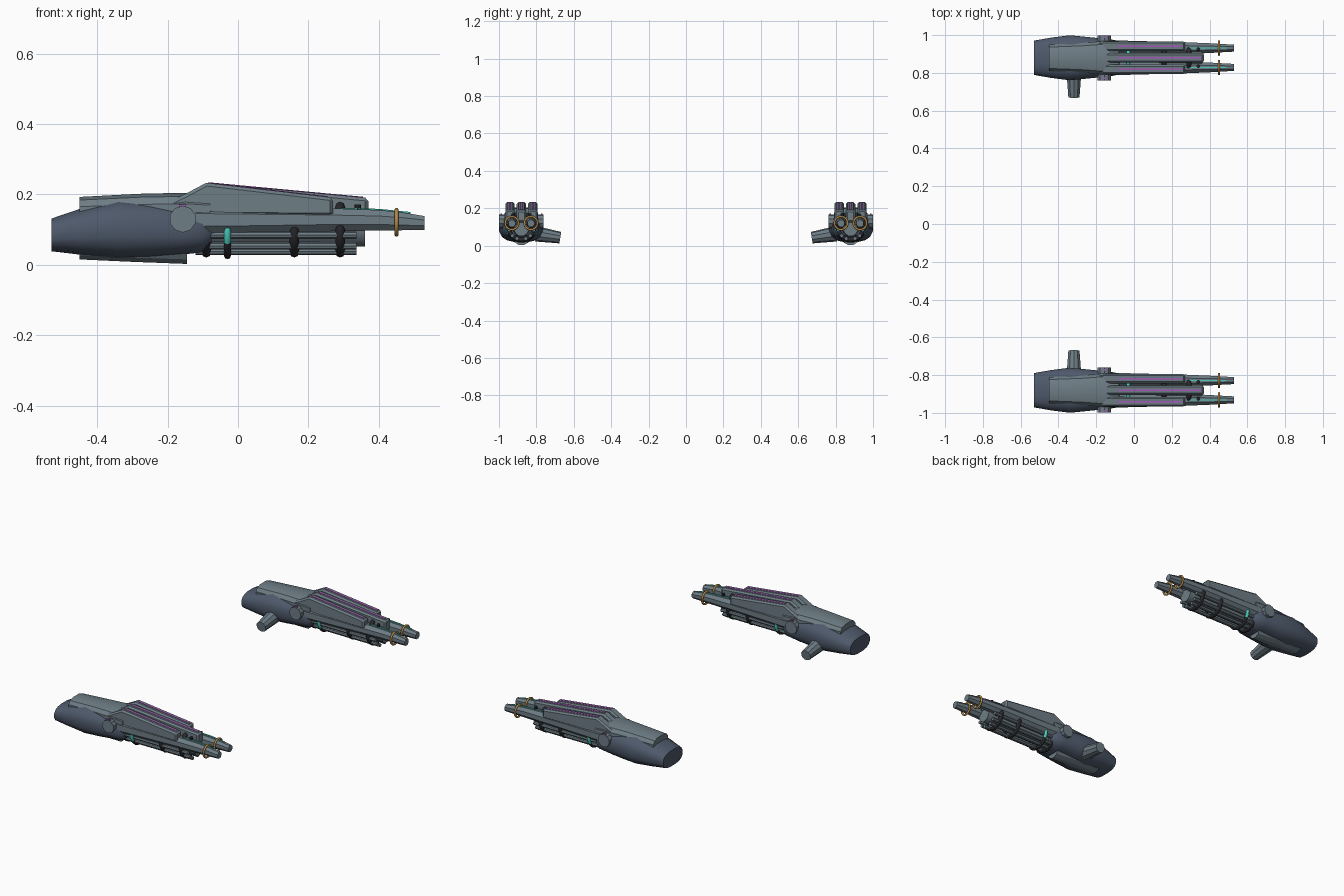
import bpy, bmesh, math
from mathutils import Vector

cube = bpy.data.objects.get("Cube")
if cube:
    bpy.data.objects.remove(cube, do_unlink=True)

YC = 0.88  # centre line of one gun; the other is its mirror image


def material(name, rgb):
    m = bpy.data.materials.new(name)
    m.use_nodes = True
    col = (*rgb, 1)
    m.diffuse_color = col
    m.node_tree.nodes["Principled BSDF"].inputs["Base Color"].default_value = col
    return m


GREY = material("steel grey", (0.155, 0.205, 0.235))
HULL = material("slate blue", (0.075, 0.10, 0.145))
BLACK = material("charcoal", (0.022, 0.022, 0.027))
TEAL = material("teal glow", (0.07, 0.62, 0.52))
PURPLE = material("purple glow", (0.40, 0.10, 0.50))
ORANGE = material("bronze", (0.46, 0.24, 0.06))


def finish(name, bm, mat, smooth=None, bevel=0):
    """Turn a bmesh into a mirrored object."""
    bmesh.ops.recalc_face_normals(bm, faces=bm.faces)
    me = bpy.data.meshes.new(name)
    bm.to_mesh(me)
    bm.free()
    me.materials.append(mat)
    if smooth:
        me.shade_smooth()
        me.set_sharp_from_angle(angle=math.radians(smooth))
    ob = bpy.data.objects.new(name, me)
    bpy.context.collection.objects.link(ob)
    if bevel:
        b = ob.modifiers.new("bevel", 'BEVEL')
        b.width, b.segments, b.angle_limit = bevel, 1, math.radians(50)
        b.limit_method = 'ANGLE'
    mir = ob.modifiers.new("mirror", 'MIRROR')
    mir.use_axis = (False, True, False)
    mir.use_mirror_merge = False
    return ob


def loft(name, mat, sections, yc=YC, n=16, power=1.0, smooth=None):
    """Skin rounded sections (x, bottom z, top z, half width) along x."""
    bm = bmesh.new()
    rings = []
    for x, z0, z1, hw in sections:
        ring = []
        for i in range(n):
            a = 2 * math.pi * (i + 0.5) / n
            c, s = math.cos(a), math.sin(a)
            c, s = (math.copysign(abs(v) ** power, v) for v in (c, s))
            ring.append(bm.verts.new((x, yc + hw * c, (z0 + z1) / 2 + (z1 - z0) / 2 * s)))
        rings.append(ring)
    for a, b in zip(rings, rings[1:]):
        for i in range(n):
            j = (i + 1) % n
            bm.faces.new((a[i], a[j], b[j], b[i]))
    bm.faces.new(rings[0])
    bm.faces.new(rings[-1])
    return finish(name, bm, mat, smooth)


def prism(name, mat, profile, yc, hw, bevel=0):
    """Extrude an x-z profile sideways."""
    bm = bmesh.new()
    face = bm.faces.new([bm.verts.new((x, yc - hw, z)) for x, z in profile])
    out = bmesh.ops.extrude_face_region(bm, geom=[face])
    verts = [v for v in out["geom"] if isinstance(v, bmesh.types.BMVert)]
    bmesh.ops.translate(bm, verts=verts, vec=(0, 2 * hw, 0))
    return finish(name, bm, mat, bevel=bevel)


def rod(name, mat, p, q, r0, r1, n=8):
    """Tapered cylinder between two points."""
    p, q = Vector(p), Vector(q)
    bm = bmesh.new()
    out = bmesh.ops.create_cone(bm, cap_ends=True, segments=n, radius1=r0, radius2=r1,
                                depth=(q - p).length)
    rot = (q - p).to_track_quat('Z', 'Y').to_matrix()
    bmesh.ops.rotate(bm, verts=out["verts"], cent=(0, 0, 0), matrix=rot)
    bmesh.ops.translate(bm, verts=out["verts"], vec=(p + q) / 2)
    return finish(name, bm, mat, 35)


def hoop(name, mat, x, y, z, radius, tube, n=24, m=8, wide=1.0):
    """Ring around the x axis."""
    bm = bmesh.new()
    grid = []
    for i in range(n):
        a = 2 * math.pi * i / n
        row = []
        for j in range(m):
            b = 2 * math.pi * j / m
            r = radius + tube * math.cos(b)
            row.append(bm.verts.new((x + wide * tube * math.sin(b),
                                     y + r * math.cos(a), z + r * math.sin(a))))
        grid.append(row)
    for i in range(n):
        for j in range(m):
            k, l = (i + 1) % n, (j + 1) % m
            bm.faces.new((grid[i][j], grid[k][j], grid[k][l], grid[i][l]))
    return finish(name, bm, mat, 50)


# Rear hull with its top cover and belly plate
loft("rear_hull", HULL, [(-0.53, 0.038, 0.132, 0.092), (-0.44, 0.027, 0.163, 0.108),
                         (-0.34, 0.018, 0.187, 0.121), (-0.25, 0.021, 0.182, 0.112),
                         (-0.15, 0.029, 0.170, 0.102), (-0.10, 0.035, 0.155, 0.095),
                         (-0.075, 0.055, 0.135, 0.075)], power=0.75, smooth=35)
loft("top_cover", GREY, [(-0.45, 0.10, 0.194, 0.072), (-0.28, 0.10, 0.203, 0.080),
                         (-0.15, 0.10, 0.206, 0.092), (-0.08, 0.10, 0.200, 0.092)],
     n=12, power=0.7, smooth=25)
loft("belly_plate", GREY, [(-0.45, 0.014, 0.10, 0.050), (-0.30, 0.007, 0.10, 0.060),
                           (-0.145, 0.001, 0.10, 0.045)], n=12, smooth=25)

# Three long ridges, each with a glowing strip on top
for side, label in ((-1, "inner"), (0, "middle"), (1, "outer")):
    end = 0.27 if side else 0.37
    low = 0.138 if side else 0.125
    tip = 0.191 if side else 0.190
    y = YC + side * 0.061
    prism(label + "_ridge", GREY, [(-0.215, 0.17), (-0.15, 0.201), (-0.09, 0.233),
                                   (end, tip), (end, low), (-0.06, 0.14)], y, 0.025, 0.009)
    slope = (0.233 - tip) / (end + 0.09)
    top = [(x, 0.233 - slope * (x + 0.09)) for x in (-0.085, end - 0.015)]
    prism(label + "_ridge_strip", PURPLE,
          [(x, z + 0.002) for x, z in top] + [(x, z - 0.004) for x, z in top[::-1]], y, 0.005)

# Central core below the ridges
loft("core", GREY, [(-0.12, 0.05, 0.165, 0.055), (0.36, 0.05, 0.165, 0.045)], n=12, smooth=35)

# Twin barrels with bronze rings and glowing top lines
for side, label in ((-1, "inner"), (1, "outer")):
    y = YC + side * 0.051
    loft(label + "_barrel", GREY, [(-0.12, 0.08, 0.175, 0.045), (0.05, 0.085, 0.17, 0.040),
                                   (0.27, 0.093, 0.163, 0.034), (0.40, 0.095, 0.158, 0.028),
                                   (0.46, 0.096, 0.152, 0.024), (0.53, 0.098, 0.140, 0.020)],
         yc=y, n=8, smooth=25)
    hoop(label + "_barrel_ring", ORANGE, 0.45, y, 0.121, 0.035, 0.006)
    prism(label + "_barrel_line", TEAL, [(0.29, 0.162), (0.40, 0.159), (0.49, 0.150),
                                         (0.49, 0.144), (0.40, 0.154), (0.29, 0.157)],
          y, 0.003)

# Bundle of thin rods under the barrels, clamped by rings
for i, deg in enumerate((-165, -135, -110, -70, -45, -15)):
    a = math.radians(deg)
    y, z = YC + 0.068 * math.cos(a), 0.102 + 0.068 * math.sin(a)
    rod("lower_rod_%d" % (i + 1), GREY, (-0.12, y, z), (0.337, y, z), 0.0105, 0.0105)
for i, x in enumerate((-0.09, 0.16, 0.29)):
    hoop("clamp_ring_%d" % (i + 1), BLACK, x, YC, 0.102, 0.069, 0.012, wide=1.1)
for side in (-1, 1):
    rod("clamp_stud", BLACK, (0.34, YC + side * 0.045, 0.13),
        (0.34, YC + side * 0.045, 0.172), 0.012, 0.009)

# Collar: charcoal below, glowing on its flanks
collar = hoop("collar_ring", BLACK, -0.03, YC, 0.102, 0.076, 0.010)
collar.data.materials.append(TEAL)
for f in collar.data.polygons:
    f.material_index = 1 if f.center.z > 0.062 else 0

# Side knobs and their small lights
rod("side_knob", GREY, (-0.157, YC - 0.119, 0.13), (-0.157, YC + 0.119, 0.13), 0.038, 0.038, 10)
for side in (-1, 1):
    y = YC + side * 0.108
    prism("knob_light", PURPLE, [(-0.167, 0.171), (-0.147, 0.171), (-0.147, 0.164),
                                 (-0.167, 0.164)], y, 0.004)

# Mounting peg pointing towards the other gun
rod("mounting_peg", GREY, (-0.318, 0.80, 0.063), (-0.318, 0.672, 0.043), 0.041, 0.031, 10)
